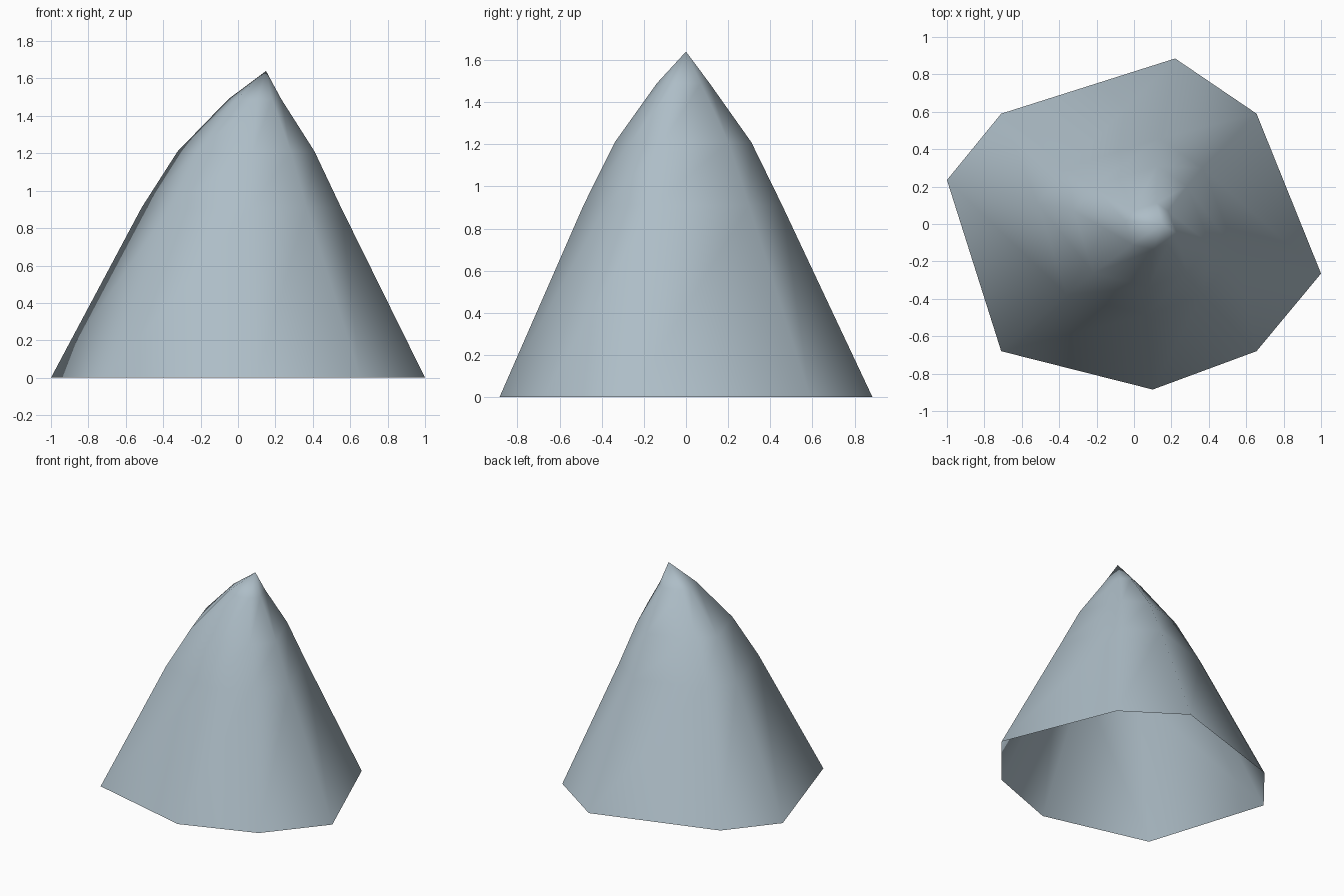
import bpy, bmesh

if "Cube" in bpy.data.objects:
    bpy.data.objects.remove(bpy.data.objects["Cube"])

# Irregular eight-sided outline of the open base
outline = [(0.22, 0.885), (-0.71, 0.59), (-1.0, 0.235), (-0.71, -0.68),
           (0.10, -0.885), (0.655, -0.68), (1.0, -0.265), (0.655, 0.59)]
# Rings: height, scale of outline, centre x, centre y
rings = [(0.0, 1.0, 0.0, 0.0), (0.91, 0.533, 0.018, -0.015),
         (1.21, 0.366, 0.043, -0.014), (1.49, 0.141, 0.09, -0.013)]
apex = (0.15, 0.0, 1.64)

# Colour of the shell
mat = bpy.data.materials.new("pale blue grey")
mat.diffuse_color = (0.42, 0.51, 0.57, 1)
mat.use_nodes = True
mat.node_tree.nodes["Principled BSDF"].inputs["Base Color"].default_value = mat.diffuse_color

# Loft the rings and close the tip; the base stays open
bm = bmesh.new()
loops = [[bm.verts.new((cx + x * s, cy + y * s, z)) for x, y in outline]
         for z, s, cx, cy in rings]
n = len(outline)
for low, high in zip(loops, loops[1:]):
    for i in range(n):
        j = (i + 1) % n
        bm.faces.new((low[i], low[j], high[j], high[i]))
tip = bm.verts.new(apex)
for i in range(n):
    bm.faces.new((loops[-1][i], loops[-1][(i + 1) % n], tip))
for f in bm.faces:
    f.smooth = True

mesh = bpy.data.meshes.new("cone_shell")
bm.to_mesh(mesh)
bm.free()
mesh.materials.append(mat)
bpy.context.collection.objects.link(bpy.data.objects.new("cone_shell", mesh))
